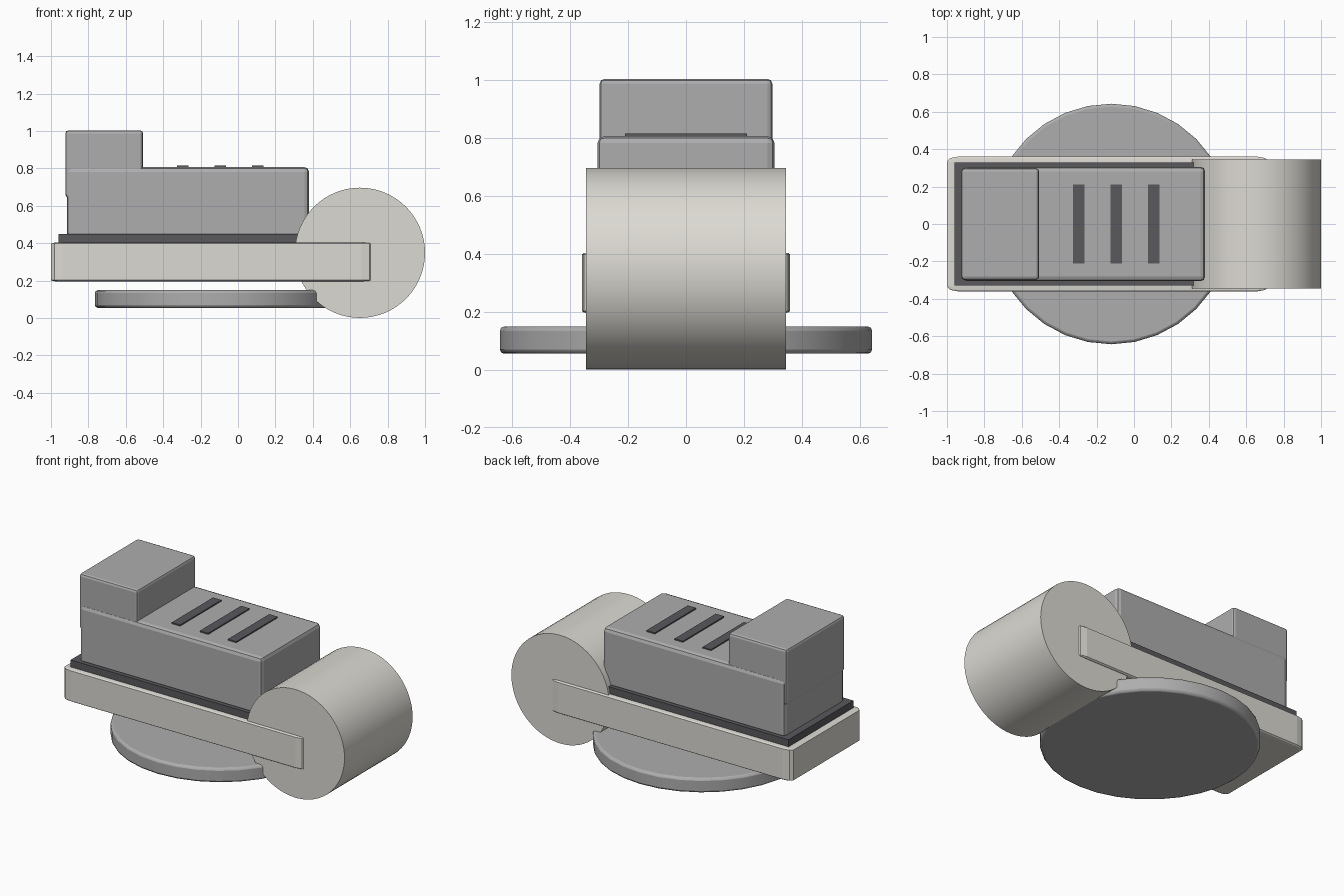
import bpy
import math

if "Cube" in bpy.data.objects:
    bpy.data.objects.remove(bpy.data.objects["Cube"])


def material(name, rgb):
    m = bpy.data.materials.new(name)
    m.diffuse_color = (*rgb, 1)
    m.use_nodes = True
    m.node_tree.nodes["Principled BSDF"].inputs["Base Color"].default_value = m.diffuse_color
    return m


LIGHT = material("warm_light_grey", (0.72, 0.70, 0.65))
MID = material("mid_grey", (0.42, 0.42, 0.42))
DARK = material("dark_grey", (0.10, 0.10, 0.11))


def finish(obj, name, mat, bevel=0, segments=2):
    obj.name = name
    obj.data.materials.append(mat)
    if bevel:
        mod = obj.modifiers.new("edge_bevel", 'BEVEL')
        mod.width = bevel
        mod.segments = segments
        mod.limit_method = 'ANGLE'
        mod.angle_limit = math.radians(40)
    return obj


def box(name, x, y, z, mat, bevel=0, stretched=False, segments=2):
    """Box from (min, max) ranges in x and z and a half width in y."""
    bpy.ops.mesh.primitive_cube_add(
        size=1, location=((x[0] + x[1]) / 2, 0, (z[0] + z[1]) / 2))
    obj = bpy.context.object
    obj.scale = (x[1] - x[0], 2 * y, z[1] - z[0])
    if not stretched:
        bpy.ops.object.transform_apply(location=False, rotation=False, scale=True)
    return finish(obj, name, mat, bevel, segments)


def cylinder(name, sides, radius, depth, loc, mat, rot=(0, 0, 0), bevel=0):
    bpy.ops.mesh.primitive_cylinder_add(
        vertices=sides, radius=radius, depth=depth, location=loc, rotation=rot)
    obj = bpy.context.object
    bpy.ops.object.shade_smooth_by_angle(angle=math.radians(30))
    return finish(obj, name, mat, bevel)


# Base slab, its long corners stretched with the slab
box("base_slab", (-1.0, 0.72), 0.36, (0.195, 0.405), LIGHT, 0.035, stretched=True)

# Dark seam plate between slab and housing
box("seam_plate", (-0.96, 0.42), 0.33, (0.39, 0.45), DARK)

# Main housing and raised rear block
box("housing", (-0.915, 0.38), 0.306, (0.43, 0.807), MID, 0.025)
box("rear_block", (-0.923, -0.508), 0.298, (0.645, 1.004), MID, 0.016)

# Vent strips across the housing roof
for i in range(3):
    cx = -0.295 + i * 0.2
    box(f"vent_strip_{i + 1}", (cx - 0.03, cx + 0.03), 0.21, (0.79, 0.815), DARK)

# Transverse drum at the end
cylinder("drum", 64, 0.348, 0.692, (0.652, 0, 0.349), LIGHT, rot=(math.pi / 2, 0, 0))

# Flat disc underneath
cylinder("under_disc", 32, 0.643, 0.094, (-0.122, 0, 0.102), MID, bevel=0.015)
